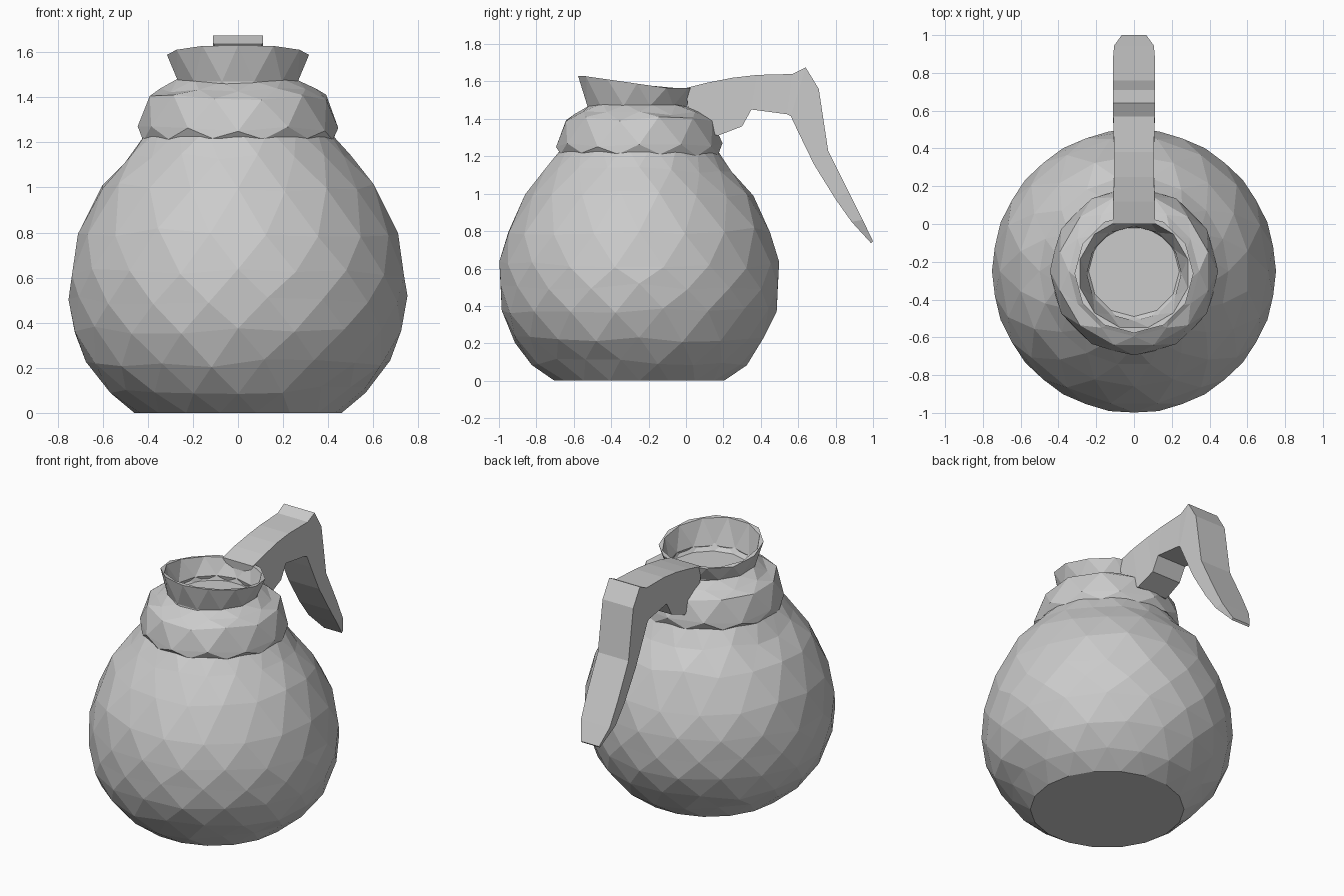
import bpy, bmesh, math, random

if "Cube" in bpy.data.objects:
    bpy.data.objects.remove(bpy.data.objects["Cube"])

random.seed(4)
CY = -0.25  # axis of the pot

grey = bpy.data.materials.new("plain_grey")
grey.diffuse_color = (0.6, 0.6, 0.6, 1)
grey.use_nodes = True
grey.node_tree.nodes["Principled BSDF"].inputs["Base Color"].default_value = grey.diffuse_color


def finish(bm, name):
    bmesh.ops.recalc_face_normals(bm, faces=bm.faces[:])
    me = bpy.data.meshes.new(name)
    bm.to_mesh(me)
    bm.free()
    me.materials.append(grey)
    ob = bpy.data.objects.new(name, me)
    bpy.context.collection.objects.link(ob)
    return ob


def lathe(name, rings, n, jitter=0.0, cap_ends=True, lip=None, cy=CY):
    """Faceted revolve: every second ring is turned half a step, so bands are triangles."""
    bm = bmesh.new()
    rows = []
    for k, (r, z) in enumerate(rings):
        row = []
        for i in range(n):
            a = 2 * math.pi * (i + 0.5 * (k % 2)) / n
            inner = 0 < k < len(rings) - 1
            j = random.uniform(-jitter, jitter) if inner else 0
            x, y = r * math.cos(a), cy + r * math.sin(a)
            row.append(bm.verts.new((x, y, lip(y, z) if lip else z + j)))
        rows.append(row)
    for k in range(len(rows) - 1):
        a, b, s = rows[k], rows[k + 1], k % 2
        for i in range(n):
            j = (i + 1) % n
            if s == 0:
                bm.faces.new((a[i], a[j], b[i]))
                bm.faces.new((a[j], b[j], b[i]))
            else:
                bm.faces.new((a[i], b[j], b[i]))
                bm.faces.new((a[i], a[j], b[j]))
    if cap_ends:
        bm.faces.new(rows[0])
        bm.faces.new(rows[-1])
    return finish(bm, name)


# round body with flat base
lathe("body", [(0.46, 0), (0.575, 0.1), (0.675, 0.22), (0.735, 0.37), (0.752, 0.5),
               (0.748, 0.62), (0.71, 0.8), (0.61, 1.0), (0.50, 1.13), (0.40, 1.26)],
      18, jitter=0.02)

# rolled collar around the neck
lathe("collar", [(0.38, 1.25), (0.435, 1.21), (0.445, 1.26), (0.405, 1.40),
                 (0.345, 1.43), (0.275, 1.475), (0.24, 1.43)], 12, jitter=0.012)


# flared rim, higher at the pouring side, with a shallow floor inside
def lip(y, z):
    if z < 1.55:
        return z
    return 1.565 + 0.065 * min(1, max(0, (-0.1 - y) / 0.45))


lathe("rim", [(0.27, 1.43), (0.275, 1.47), (0.315, 1.6), (0.295, 1.6), (0.25, 1.46), (0.25, 1.43)],
      12, lip=lip, cy=-0.262)

# handle: stations of (upper y, z), (lower y, z), half width
stations = [
    ((0.0, 1.565), (0.02, 1.36), 0.11),
    ((0.12, 1.595), (0.17, 1.31), 0.11),
    ((0.25, 1.62), (0.30, 1.36), 0.105),
    ((0.38, 1.635), (0.35, 1.45), 0.105),
    ((0.57, 1.64), (0.54, 1.425), 0.11),
    ((0.64, 1.675), (0.56, 1.415), 0.112),
    ((0.71, 1.56), (0.60, 1.33), 0.112),
    ((0.76, 1.23), (0.685, 1.155), 0.112),
    ((0.87, 1.01), (0.80, 0.97), 0.112),
    ((0.945, 0.86), (0.885, 0.85), 0.105),
    ((1.0, 0.745), (0.99, 0.735), 0.065),
]
bm = bmesh.new()
loops = [[bm.verts.new((s * w, p[0], p[1])) for s, p in ((-1, u), (1, u), (1, l), (-1, l))]
         for u, l, w in stations]
for a, b in zip(loops, loops[1:]):
    for i in range(4):
        j = (i + 1) % 4
        bm.faces.new((a[i], a[j], b[j], b[i]))
bm.faces.new(loops[0])
bm.faces.new(loops[-1])
finish(bm, "handle")
